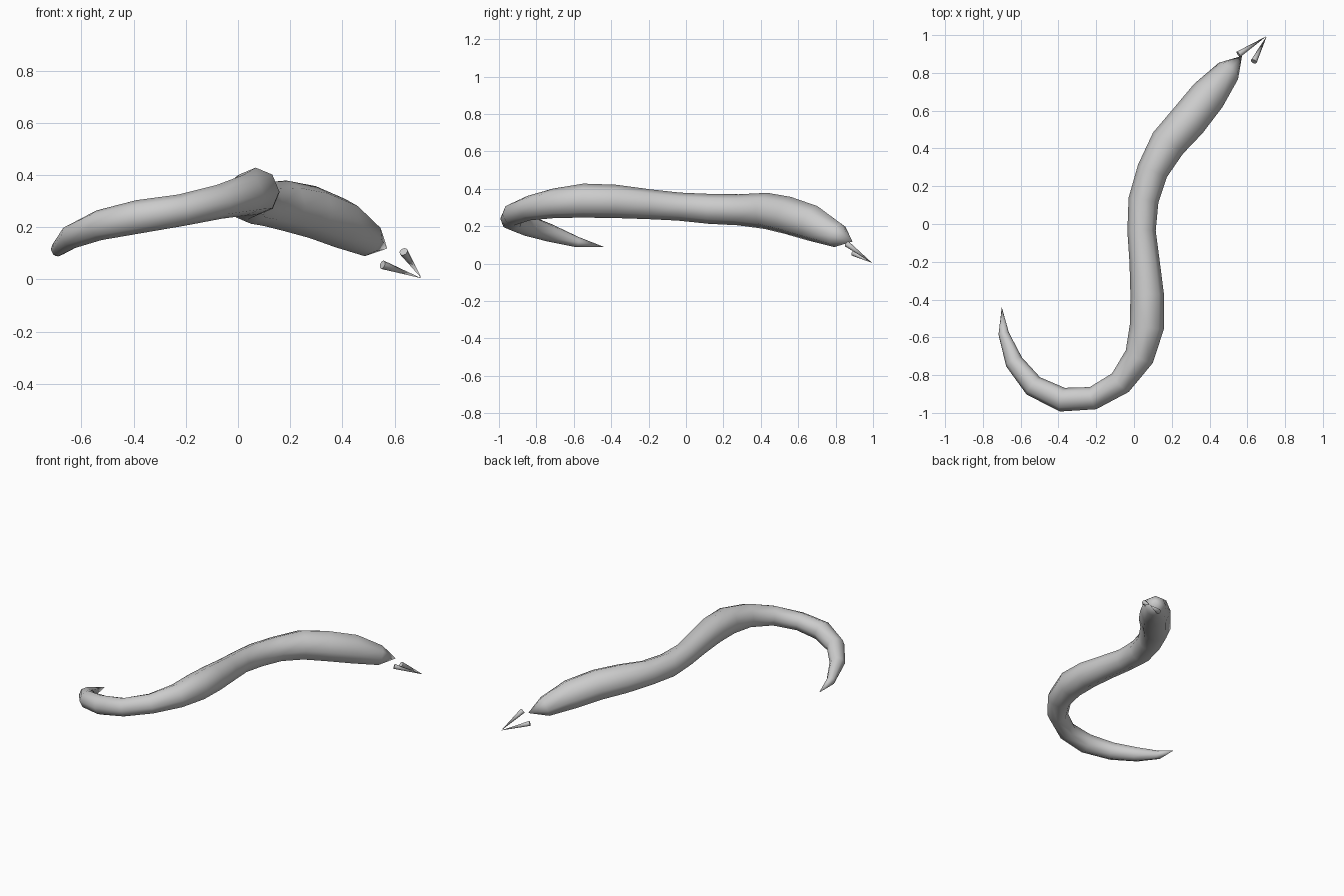
import bpy, bmesh, math
from mathutils import Vector

if "Cube" in bpy.data.objects:
    bpy.data.objects.remove(bpy.data.objects["Cube"])

SIDES = 8


def finish(bm, name):
    bmesh.ops.recalc_face_normals(bm, faces=bm.faces[:])
    me = bpy.data.meshes.new(name)
    bm.to_mesh(me)
    bm.free()
    ob = bpy.data.objects.new(name, me)
    bpy.context.collection.objects.link(ob)
    bpy.ops.object.select_all(action='DESELECT')
    ob.select_set(True)
    bpy.context.view_layer.objects.active = ob
    bpy.ops.object.shade_smooth_by_angle(angle=math.radians(50))
    return ob


def tapered_tube(name, path, sides):
    """Sweep rings along (x, y, z, radius); a zero radius closes to a point."""
    bm = bmesh.new()
    pts = [Vector(p[:3]) for p in path]
    rings = []
    for i, p in enumerate(path):
        if p[3] == 0:
            rings.append([bm.verts.new(pts[i])])
            continue
        t = (pts[min(i + 1, len(pts) - 1)] - pts[max(i - 1, 0)]).normalized()
        side = t.cross(Vector((0, 0, 1))).normalized()
        up = side.cross(t)
        ring = []
        for k in range(sides):
            a = 2 * math.pi * k / sides
            ring.append(bm.verts.new(
                pts[i] + (side * math.cos(a) + up * math.sin(a)) * p[3]))
        rings.append(ring)
    for a, b in zip(rings, rings[1:]):
        for k in range(sides):
            n = (k + 1) % sides
            if len(a) == 1:
                bm.faces.new((a[0], b[n], b[k]))
            elif len(b) == 1:
                bm.faces.new((a[k], a[n], b[0]))
            else:
                bm.faces.new((a[k], a[n], b[n], b[k]))
    for end in (rings[0], rings[-1]):
        if len(end) > 1:
            bm.faces.new(end)
    return finish(bm, name)


# body: tail tip to snout
body_path = [
    (-0.70, -0.44, 0.09, 0),
    (-0.69, -0.58, 0.115, 0.028),
    (-0.635, -0.73, 0.165, 0.048),
    (-0.533, -0.857, 0.207, 0.058),
    (-0.38, -0.93, 0.24, 0.064),
    (-0.217, -0.922, 0.265, 0.061),
    (-0.072, -0.84, 0.297, 0.066),
    (0.028, -0.702, 0.323, 0.079),
    (0.068, -0.545, 0.337, 0.091),
    (0.07, -0.378, 0.333, 0.089),
    (0.056, -0.20, 0.318, 0.08),
    (0.04, -0.038, 0.305, 0.075),
    (0.05, 0.125, 0.293, 0.08),
    (0.097, 0.28, 0.288, 0.083),
    (0.18, 0.428, 0.282, 0.097),
    (0.285, 0.545, 0.258, 0.101),
    (0.393, 0.68, 0.215, 0.097),
    (0.50, 0.81, 0.152, 0.067),
    (0.572, 0.89, 0.118, 0),
]
tapered_tube("snake_body", body_path, SIDES)

# two tongue spikes meeting at the tip
tip = (0.703, 0.995, 0.004, 0)
tapered_tube("tongue_left", [(0.553, 0.898, 0.056, 0.017), tip], SIDES)
tapered_tube("tongue_right", [(0.634, 0.86, 0.106, 0.017), tip], SIDES)
